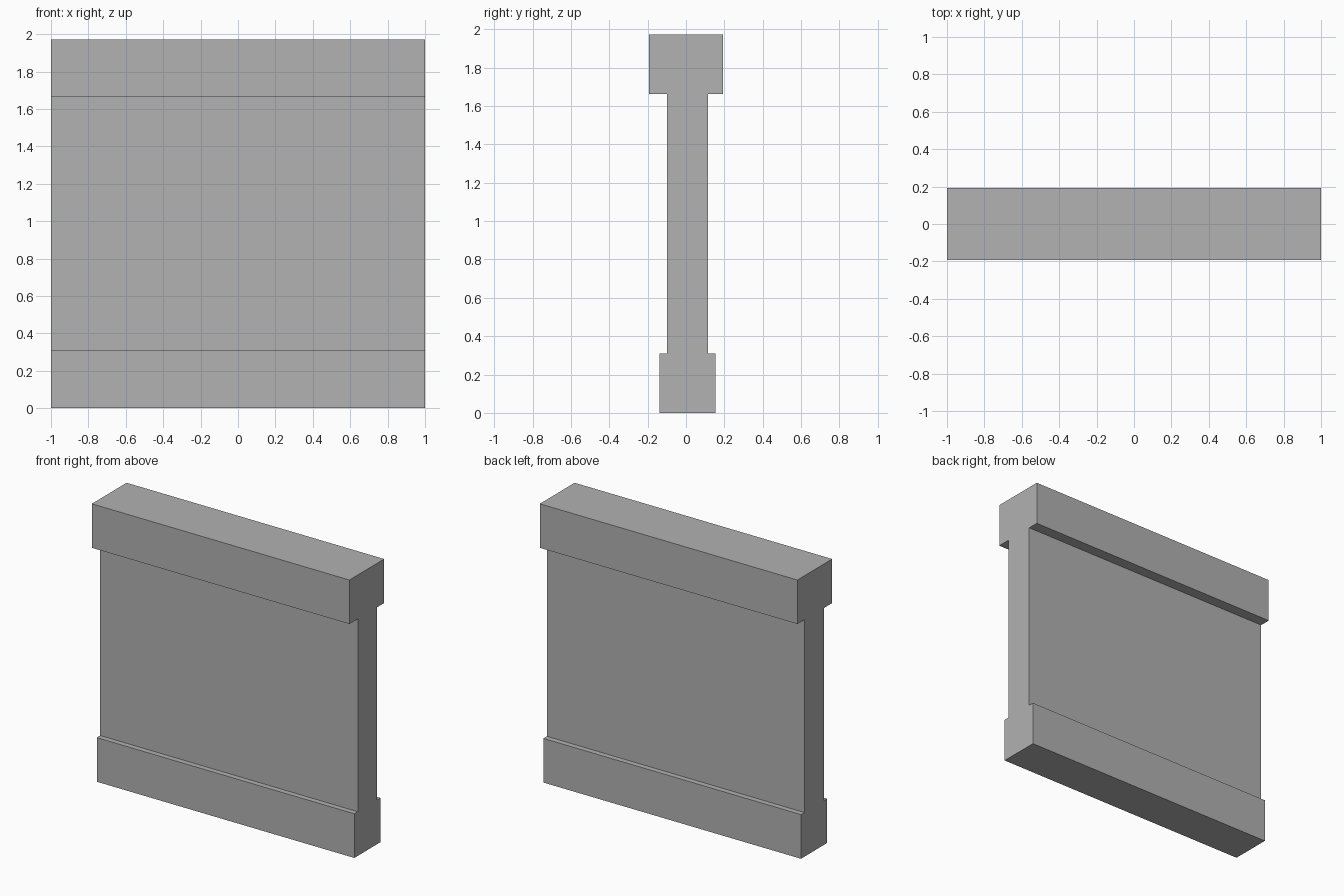
import bpy

cube = bpy.data.objects.get("Cube")
if cube:
    bpy.data.objects.remove(cube, do_unlink=True)

# Single plain grey
grey = bpy.data.materials.new("plain_grey")
grey.use_nodes = True
colour = (0.445, 0.445, 0.445, 1)
grey.diffuse_color = colour
grey.node_tree.nodes["Principled BSDF"].inputs["Base Color"].default_value = colour

# Wall side profile (y, z), from the base up the back and down the front
profile = [
    (-0.138, 0), (0.153, 0), (0.153, 0.31), (0.115, 0.31),
    (0.115, 1.663), (0.193, 1.663), (0.193, 1.972), (-0.193, 1.972),
    (-0.193, 1.663), (-0.10, 1.663), (-0.10, 0.31), (-0.138, 0.31),
]
n = len(profile)

# Extrude the profile along x: plinth, panel and cap in one closed solid
verts = [(x, y, z) for x in (-1, 1) for y, z in profile]
sides = [(i, i + n, (i + 1) % n + n, (i + 1) % n) for i in range(n)]
ends = [tuple(reversed(range(n))), tuple(range(n, 2 * n))]

mesh = bpy.data.meshes.new("wall_section")
mesh.from_pydata(verts, [], sides + ends)
mesh.materials.append(grey)
mesh.update()
wall = bpy.data.objects.new("wall_section", mesh)
bpy.context.collection.objects.link(wall)

# Make all faces point outwards
import bmesh
bm = bmesh.new()
bm.from_mesh(mesh)
bmesh.ops.recalc_face_normals(bm, faces=bm.faces)
bm.to_mesh(mesh)
bm.free()
